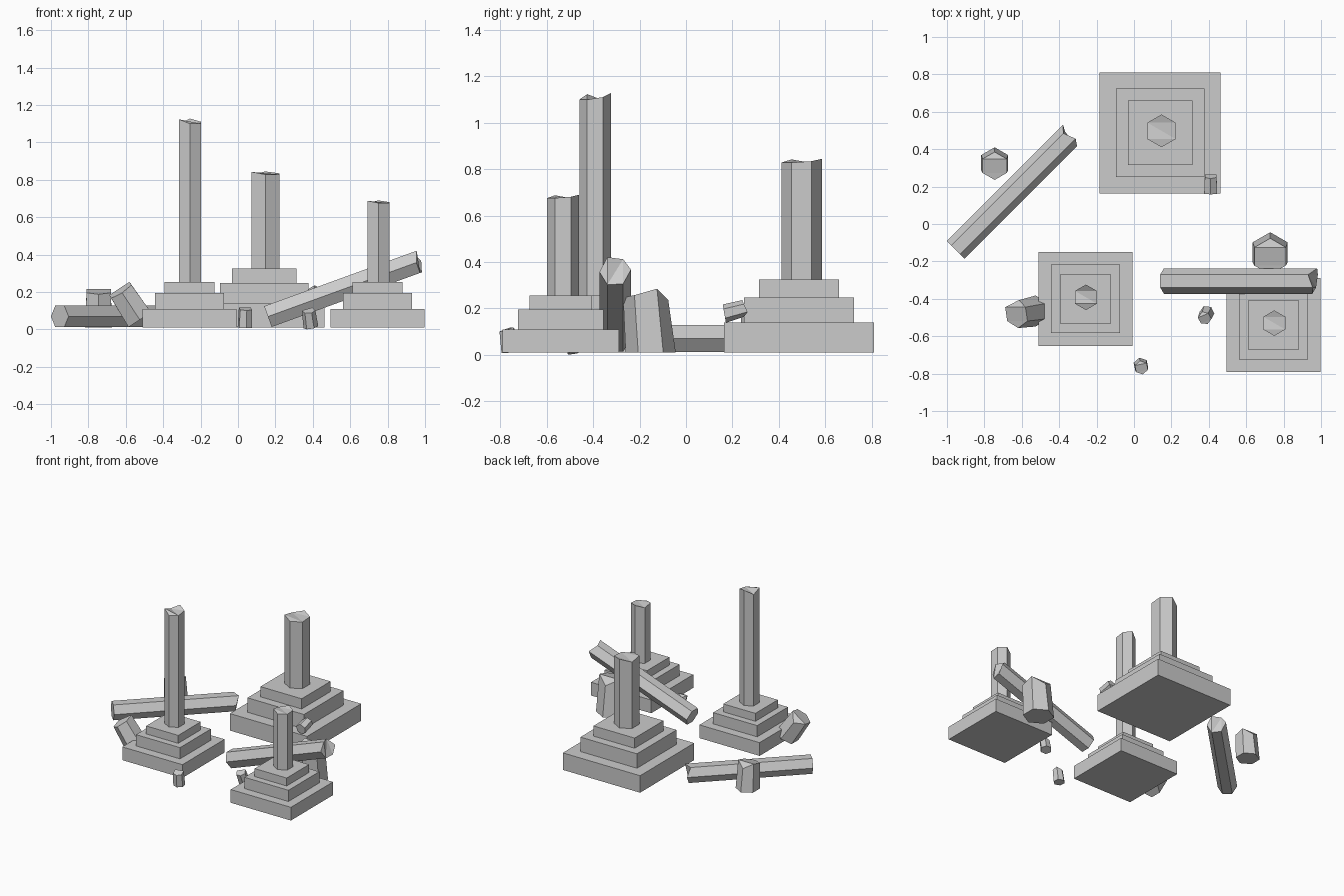
import bpy, bmesh, math
from mathutils import Vector, Euler

if "Cube" in bpy.data.objects:
    bpy.data.objects.remove(bpy.data.objects["Cube"])

def make_object(name, bm, loc, rot=(0, 0, 0)):
    bmesh.ops.recalc_face_normals(bm, faces=bm.faces)
    me = bpy.data.meshes.new(name)
    bm.to_mesh(me)
    bm.free()
    ob = bpy.data.objects.new(name, me)
    ob.location, ob.rotation_euler = loc, rot
    bpy.context.collection.objects.link(ob)
    return ob

def box(name, x, y, z0, z1, w):
    bm = bmesh.new()
    bmesh.ops.create_cube(bm, size=1)
    bmesh.ops.scale(bm, vec=(w, w, z1 - z0), verts=bm.verts)
    return make_object(name, bm, (x, y, (z0 + z1) / 2))

def broken_prism(name, loc, r, h, rim, rot=(0, 0, 0), top_r=1.0, shift=0.0):
    """Six-sided prism with a jagged top; rim runs from the back corner via the left."""
    bm = bmesh.new()
    dirs = [Vector((math.cos(math.radians(90 + 60 * k)),
                    math.sin(math.radians(90 + 60 * k)), 0)) for k in range(6)]
    low = [bm.verts.new(d * r) for d in dirs]
    top = [bm.verts.new(d * r * top_r + Vector((0, shift * r, h * (1 + o))))
           for d, o in zip(dirs, rim)]
    bm.faces.new(low[::-1])
    cap = bm.faces.new(top)
    for k in range(6):
        j = (k + 1) % 6
        bm.faces.new((low[k], low[j], top[j], top[k]))
    bmesh.ops.triangulate(bm, faces=[cap])
    return make_object(name, bm, loc, rot)

COLUMN_RIM = (0, -0.035, -0.005, -0.032, -0.032, -0.02)
ROCK_RIM = (-0.18, 0, -0.1, -0.14, -0.1, 0)

# Stepped pedestals with standing broken columns
for tag, x, y, s, top, cx, cy in (("left", -0.26, -0.40, 1.0, 1.128, -0.257, -0.392),
                                  ("back", 0.14, 0.487, 1.285, 0.845, 0.147, 0.498),
                                  ("right", 0.745, -0.54, 1.0, 0.69, 0.75, -0.53)):
    levels = [0.01 + s * v for v in (0, 0.1, 0.185, 0.245)]
    for i, w in enumerate((0.503, 0.368, 0.268)):
        box(f"{tag}_pedestal_step_{i + 1}", x, y, levels[i], levels[i + 1], w * s)
    broken_prism(f"{tag}_standing_column", (cx, cy, levels[3]), 0.068 * s,
                 top - levels[3], COLUMN_RIM)

# Fallen columns: one flat on the ground, one leaning on a pedestal
broken_prism("fallen_column", (-0.953, -0.138, 0.07), 0.067, 0.878, COLUMN_RIM,
             (0, math.radians(90), math.radians(45)))
broken_prism("leaning_column", (0.16, -0.305, 0.069), 0.068, 0.872, COLUMN_RIM,
             (0, math.radians(70), 0))

# Rubble: broken column stubs and small chunks
for name, loc, r, h, rot in (
        ("back_left_stub", (-0.745, 0.327, 0.01), 0.083, 0.207, (0, 0, 0)),
        ("right_stub", (0.728, -0.152, 0.01), 0.108, 0.275, (0, 0, 0)),
        ("tipped_stub", (-0.525, -0.465, 0.052), 0.083, 0.2, (0, -0.58, 0)),
        ("front_chunk", (0.037, -0.755, 0.01), 0.041, 0.108, (0.05, 0, 0.2)),
        ("middle_chunk", (0.39, -0.475, 0.012), 0.04, 0.1, (0.15, -0.25, 0.4)),
        ("pedestal_chunk", (0.41, 0.165, 0.178), 0.04, 0.1, (-1.4, 0, 0))):
    broken_prism(name, loc, r, h, ROCK_RIM, rot, top_r=0.9, shift=-0.2)
